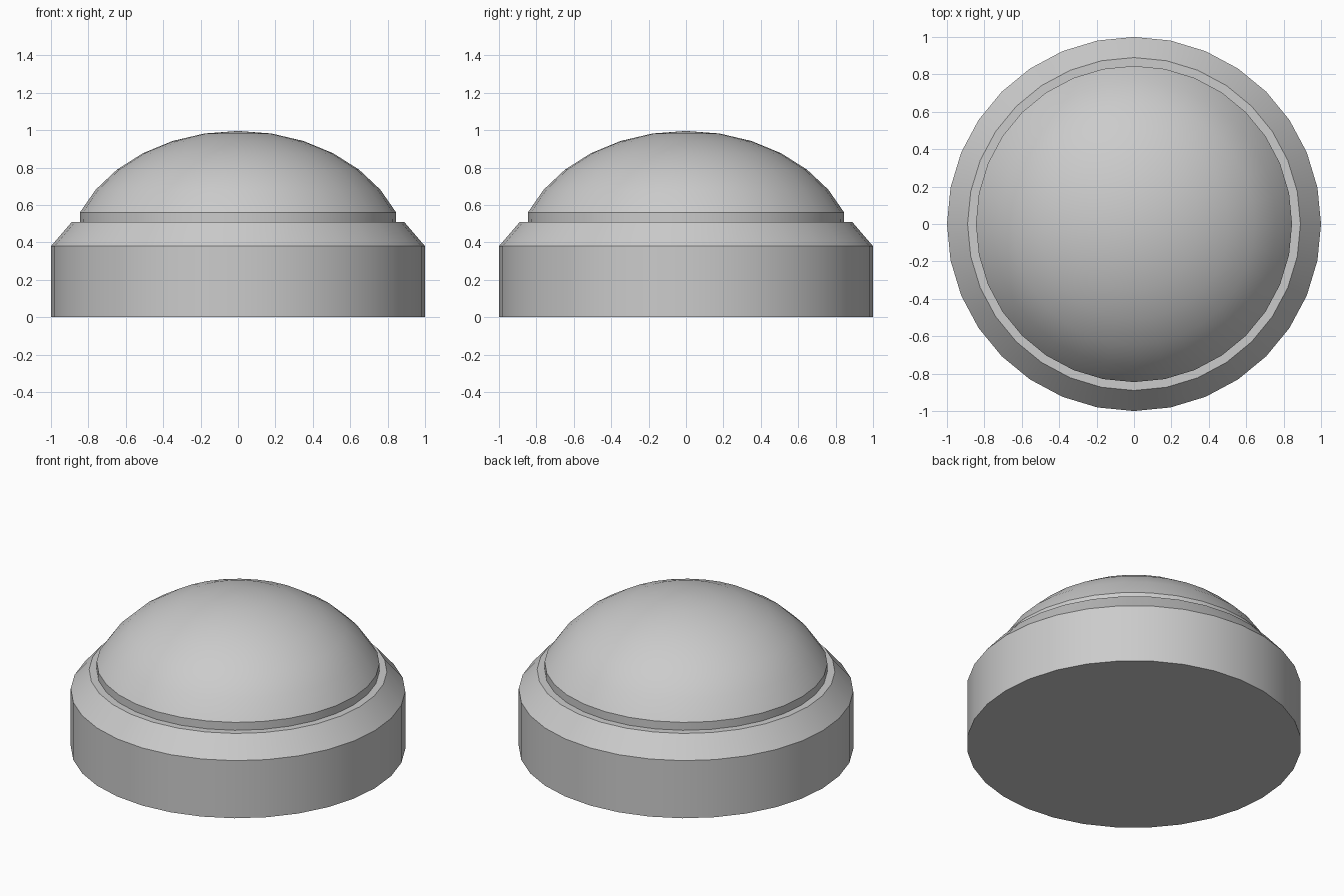
import bpy, bmesh
from math import sin, cos, pi, radians

if "Cube" in bpy.data.objects:
    bpy.data.objects.remove(bpy.data.objects["Cube"])

SIDES = 32


def lathe(name, profile):
    """Revolve (radius, z) points around z; zero radius makes a pole."""
    bm = bmesh.new()
    rings = []
    for r, z in profile:
        if r == 0:
            rings.append([bm.verts.new((0, 0, z))] * SIDES)
        else:
            rings.append([bm.verts.new((r * cos(2 * pi * i / SIDES), r * sin(2 * pi * i / SIDES), z))
                          for i in range(SIDES)])
    for low, high in zip(rings, rings[1:]):
        for i in range(SIDES):
            j = (i + 1) % SIDES
            corners = dict.fromkeys((low[i], low[j], high[j], high[i]))
            bm.faces.new(list(corners))
    # flat bottom cap
    bm.faces.new(rings[0][::-1])
    bmesh.ops.recalc_face_normals(bm, faces=bm.faces)
    mesh = bpy.data.meshes.new(name)
    bm.to_mesh(mesh)
    bm.free()
    obj = bpy.data.objects.new(name, mesh)
    bpy.context.collection.objects.link(obj)
    bpy.ops.object.select_all(action='DESELECT')
    obj.select_set(True)
    bpy.context.view_layer.objects.active = obj
    bpy.ops.object.shade_smooth_by_angle(angle=radians(30))
    return obj


# One solid: drum with bevelled rim, small ledge, upright lip, flattened dome
base = [(1, 0), (1, 0.38), (0.89, 0.508), (0.845, 0.508)]
dome = [(0.915 * sin(k * pi / 16), 0.29 + 0.706 * cos(k * pi / 16)) for k in range(6, -1, -1)]
lathe("domed_button", base + dome)
